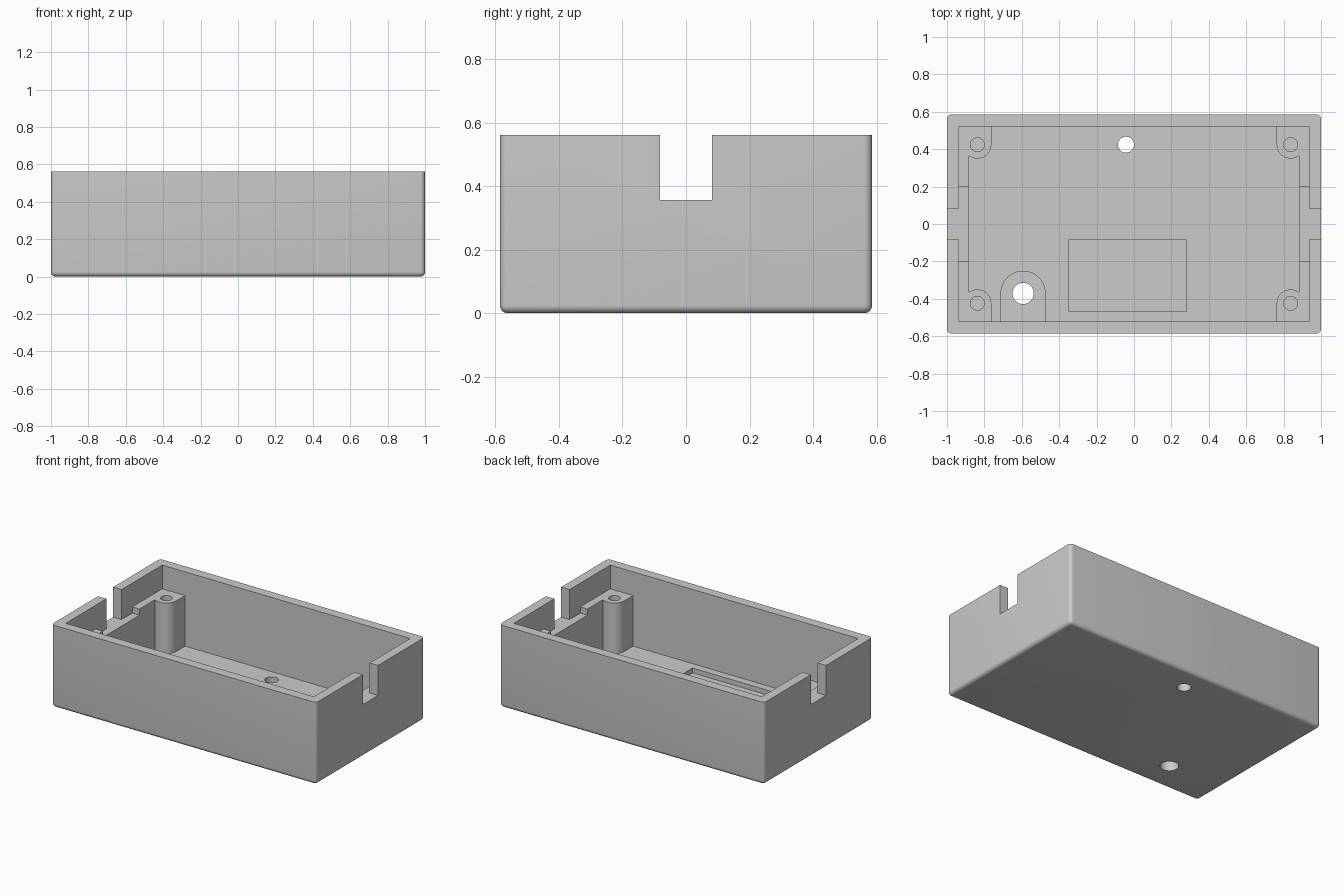
import bpy, bmesh
from math import sin, cos, radians

cube = bpy.data.objects.get("Cube")
if cube:
    bpy.data.objects.remove(cube, do_unlink=True)

# Overall sizes
HX, HY, HEIGHT = 1.0, 0.586, 0.562
INX, INY, FLOOR = 0.936, 0.52, 0.055
POST_TOP, LEDGE_TOP = 0.40, 0.357
POST_X, POST_Y, POST_R = 0.837, 0.424, 0.074
PORT_X, PORT_Y, PORT_R = -0.593, -0.371, 0.121

grey = bpy.data.materials.new("light_grey_plastic")
grey.use_nodes = True
colour = (0.6, 0.6, 0.6, 1)
grey.diffuse_color = colour
grey.node_tree.nodes["Principled BSDF"].inputs["Base Color"].default_value = colour


def arc(x, y, r, start, end, steps):
    angles = [radians(start + (end - start) * i / steps) for i in range(steps + 1)]
    return [(x + r * cos(a), y + r * sin(a)) for a in angles]


def circle(x, y, r):
    return arc(x, y, r, 0, 360, 40)[:-1]


def rect(x0, x1, y0, y1):
    return [(x0, y0), (x1, y0), (x1, y1), (x0, y1)]


def prism(name, outline, z0, z1):
    """Extrude a flat outline between two heights."""
    bm = bmesh.new()
    base = bm.faces.new([bm.verts.new((x, y, z0)) for x, y in outline])
    new = bmesh.ops.extrude_face_region(bm, geom=[base])["geom"]
    top = [v for v in new if isinstance(v, bmesh.types.BMVert)]
    bmesh.ops.translate(bm, verts=top, vec=(0, 0, z1 - z0))
    bmesh.ops.recalc_face_normals(bm, faces=bm.faces)
    mesh = bpy.data.meshes.new(name)
    bm.to_mesh(mesh)
    bm.free()
    mesh.materials.append(grey)
    obj = bpy.data.objects.new(name, mesh)
    bpy.context.collection.objects.link(obj)
    return obj


def combine(target, tool, operation):
    """Apply a boolean and discard the tool."""
    mod = target.modifiers.new(tool.name, 'BOOLEAN')
    mod.operation, mod.solver, mod.object = operation, 'EXACT', tool
    bpy.context.view_layer.objects.active = target
    bpy.ops.object.modifier_apply(modifier=mod.name)
    bpy.data.objects.remove(tool, do_unlink=True)


def add(name, outline, z0, z1):
    combine(box, prism(name, outline, z0, z1), 'UNION')


def cut(name, outline, z0, z1):
    combine(box, prism(name, outline, z0, z1), 'DIFFERENCE')


# Outer block, rounded on every edge except the top rim
box = prism("enclosure_base", rect(-HX, HX, -HY, HY), 0, HEIGHT)
bm = bmesh.new()
bm.from_mesh(box.data)
edges = [e for e in bm.edges if min(v.co.z for v in e.verts) < 0.01]
bmesh.ops.bevel(bm, geom=edges, offset=0.025, segments=6, profile=0.5, affect='EDGES')
bm.to_mesh(box.data)
bm.free()

# Cavity
cut("cavity", rect(-INX, INX, -INY, INY), FLOOR, HEIGHT + 0.1)

# Side ledges and corner screw posts, sunk slightly into the walls
SINK = 0.015
post = arc(POST_X, POST_Y, POST_R, 180, 310, 18)
post += [(INX + SINK, post[-1][1]), (INX + SINK, INY + SINK), (POST_X - POST_R, INY + SINK)]
for sx in (-1, 1):
    ledge = rect(0.882, INX + SINK, -POST_Y, POST_Y)
    add("side_ledge", [(sx * x, y) for x, y in ledge], FLOOR - SINK, POST_TOP)
    for sy in (-1, 1):
        add("screw_post", [(sx * x, sy * y) for x, y in post], FLOOR - SINK, POST_TOP)
        cut("screw_hole", circle(sx * POST_X, sy * POST_Y, 0.037), 0.12, HEIGHT)

# End notches, widening over the ledges inside
quarter = [(1.1, 0.082), (INX, 0.082), (INX, 0.197)]
cross = quarter + [(-x, y) for x, y in reversed(quarter)]
cross += [(-x, -y) for x, y in cross]
cut("end_notches", cross, LEDGE_TOP, HEIGHT + 0.1)

# Raised port block against the front wall, with a through hole
port = arc(PORT_X, PORT_Y, PORT_R, 0, 180, 32)
port += [(PORT_X - PORT_R, -INY - SINK), (PORT_X + PORT_R, -INY - SINK)]
add("port_block", port, FLOOR - SINK, 0.18)
cut("port_hole", circle(PORT_X, PORT_Y, 0.057), -0.1, HEIGHT)

# Small floor hole and shallow floor pocket
cut("floor_hole", circle(-0.043, 0.424, 0.043), -0.1, HEIGHT)
cut("floor_pocket", rect(-0.347, 0.278, -0.468, -0.084), 0.022, HEIGHT)

# Smooth the rounded parts, keep corners crisp
bpy.ops.object.select_all(action='DESELECT')
box.select_set(True)
bpy.context.view_layer.objects.active = box
bpy.ops.object.shade_smooth_by_angle(angle=radians(30))
